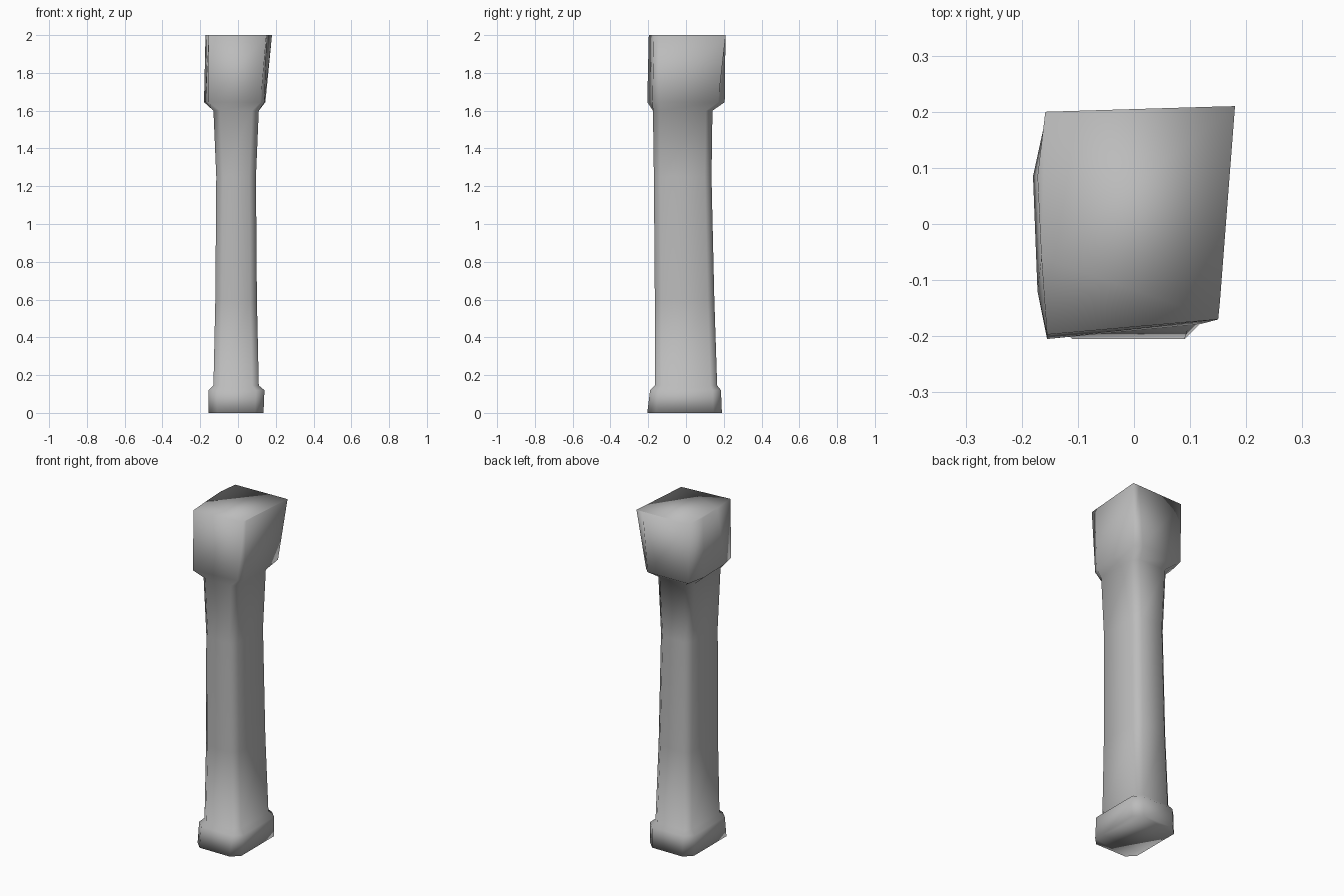
import bpy
import bmesh

cube = bpy.data.objects.get("Cube")
if cube:
    bpy.data.objects.remove(cube, do_unlink=True)

stone = bpy.data.materials.new("grey stone")
stone.use_nodes = True
grey = (0.5, 0.5, 0.5, 1)
stone.diffuse_color = grey
stone.node_tree.nodes["Principled BSDF"].inputs["Base Color"].default_value = grey


def section(x0, x1, y0, y1, c):
    """Rectangle with cut corners, counter-clockwise from the front left."""
    return [(x0 + c, y0), (x1 - c, y0), (x1, y0 + c), (x1, y1 - c),
            (x1 - c, y1), (x0 + c, y1), (x0, y1 - c), (x0, y0 + c)]


# Uneven hewn outlines of the capital
capital_low = [(-.155, -.205), (.12, -.178), (.14, -.14), (.145, .17),
               (.11, .205), (-.155, .2), (-.18, .085), (-.172, -.12)]
capital_top = [(-.155, -.197), (.15, -.17), (.153, -.14), (.18, .21),
               (.14, .209), (-.158, .2), (-.172, .085), (-.165, -.06)]

# Foot, shaft and capital, from the ground up
levels = [
    (0, section(-.155, .135, -.205, .19, .045)),
    (.12, section(-.155, .14, -.19, .185, .045)),
    (.145, section(-.13, .11, -.165, .165, .035)),
    (.6, section(-.12, .1, -.165, .15, .035)),
    (1.25, section(-.115, .095, -.17, .135, .035)),
    (1.6, section(-.13, .11, -.175, .14, .035)),
    (1.645, capital_low),
    (2, capital_top),
]

bm = bmesh.new()
rings = [[bm.verts.new((x, y, z)) for x, y in pts] for z, pts in levels]
for low, high in zip(rings, rings[1:]):
    for i in range(8):
        j = (i + 1) % 8
        bm.faces.new((low[i], low[j], high[j], high[i]))
bm.faces.new(rings[0][::-1])
bm.faces.new(rings[-1])
for face in bm.faces:
    face.smooth = True

mesh = bpy.data.meshes.new("stone_pillar")
bm.to_mesh(mesh)
bm.free()
mesh.materials.append(stone)
pillar = bpy.data.objects.new("stone_pillar", mesh)
bpy.context.collection.objects.link(pillar)
